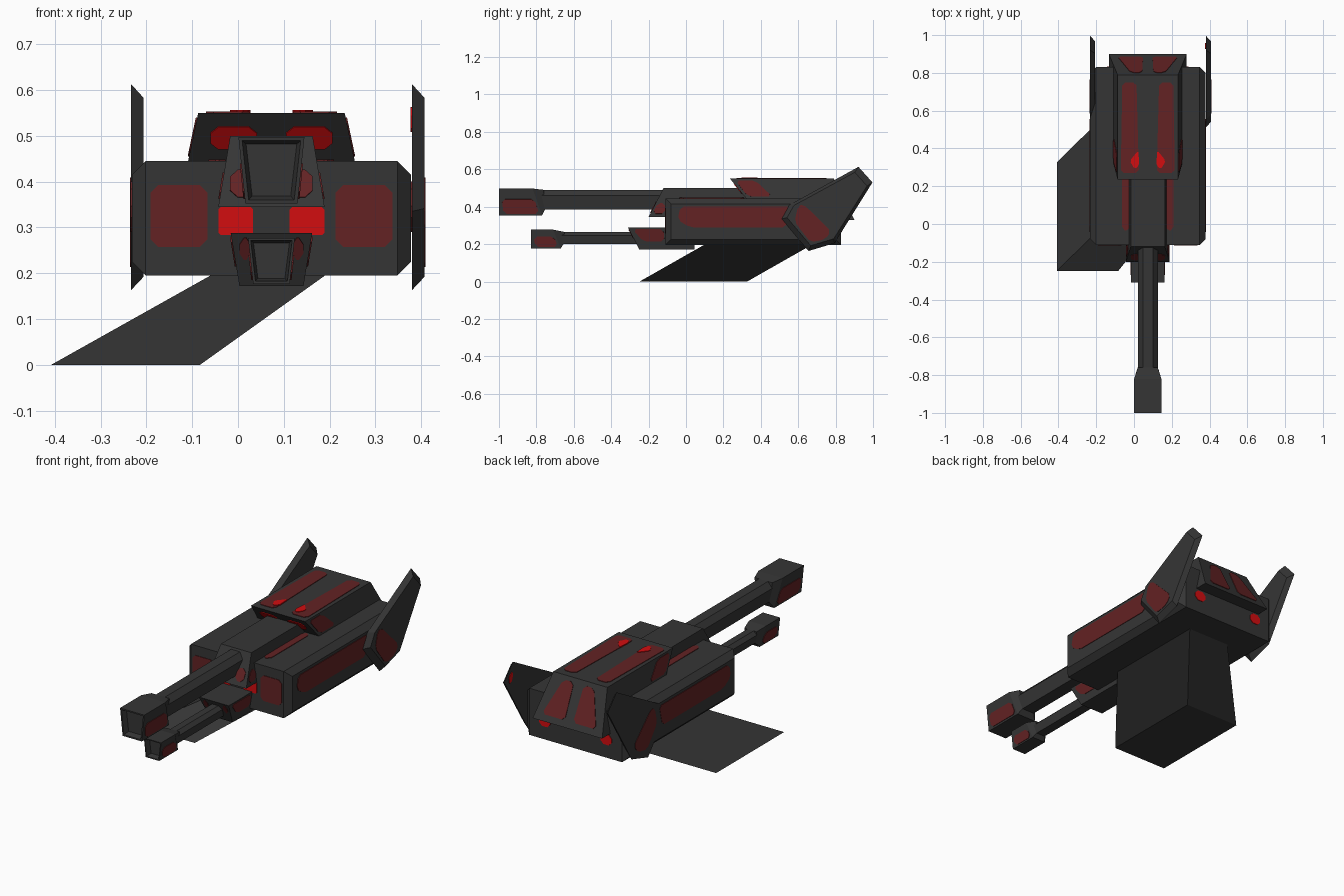
import bpy, bmesh
from mathutils import Vector

if "Cube" in bpy.data.objects:
    bpy.data.objects.remove(bpy.data.objects["Cube"])

CX = 0.073  # centre line of the gun body


def material(name, rgb):
    m = bpy.data.materials.new(name)
    m.diffuse_color = (*rgb, 1)
    m.use_nodes = True
    m.node_tree.nodes["Principled BSDF"].inputs["Base Color"].default_value = m.diffuse_color
    return m


GREY = material("dark_grey", (0.036, 0.036, 0.036))
DULL = material("dull_red", (0.125, 0.016, 0.017))
BRIGHT = material("bright_red", (0.65, 0.004, 0.005))


def finish(name, bm, mat):
    bmesh.ops.recalc_face_normals(bm, faces=bm.faces)
    me = bpy.data.meshes.new(name)
    bm.to_mesh(me)
    bm.free()
    me.materials.append(mat)
    ob = bpy.data.objects.new(name, me)
    bpy.context.collection.objects.link(ob)
    return ob


def loft(loops, bm=None):
    """Closed solid through equal-sized point loops."""
    bm = bm or bmesh.new()
    rings = [[bm.verts.new(p) for p in lp] for lp in loops]
    n = len(rings[0])
    for a, b in zip(rings, rings[1:]):
        for i in range(n):
            bm.faces.new((a[i], a[(i + 1) % n], b[(i + 1) % n], b[i]))
    first = bm.faces.new(rings[0])
    bm.faces.new(rings[-1][::-1])
    bmesh.ops.recalc_face_normals(bm, faces=bm.faces)
    return bm, first


def rect(hw, y0, y1, z, c=CX):
    return [(c - hw, y0, z), (c + hw, y0, z), (c + hw, y1, z), (c - hw, y1, z)]


def plate(name, pts, out, mat, mirror=True, lift=0.003, cut=0.14):
    """Thin painted plate with clipped corners; x is an offset from the centre line."""
    pts = [Vector(p) for p in pts]
    n = (pts[1] - pts[0]).cross(pts[2] - pts[0]).normalized()
    if n.dot(Vector(out)) < 0:
        n = -n
    ring = []
    for i, p in enumerate(pts):
        a, b = pts[i - 1], pts[(i + 1) % len(pts)]
        for q in (a, b):
            d = q - p
            ring.append(p + d.normalized() * min(d.length * 0.4, cut * 0.12))
    for s, side in ((1, "right"), (-1, "left")) if mirror else ((1, "single"),):
        lo, hi = ([Vector((CX + s * v.x, v.y, v.z)) for v in
                   (p + n * k for p in ring)] for k in (-0.002, lift))
        finish(f"{name}_{side}", loft([lo, hi])[0], mat)


# Main hull: box with the lengthwise and upright edges bevelled
bm, _ = loft([rect(0.305, -0.11, 0.83, 0.195), rect(0.305, -0.11, 0.83, 0.445)])
edges = [e for e in bm.edges if abs(e.verts[0].co.x - e.verts[1].co.x) < 0.01]
bmesh.ops.bevel(bm, geom=edges, offset=0.03, segments=1, affect='EDGES')
finish("hull", bm, GREY)

# Rear cabin and the two gun housings
finish("rear_cabin", loft([rect(0.206, 0.415, 0.90, 0.33),
                           rect(0.16, 0.235, 0.79, 0.55)])[0], GREY)
finish("upper_housing", loft([rect(0.116, -0.2, 0.4, 0.345),
                              rect(0.09, -0.12, 0.4, 0.5)])[0], GREY)
finish("lower_housing", loft([rect(0.07, -0.25, 0.045, 0.172),
                              rect(0.089, -0.31, 0.045, 0.288)])[0], GREY)


# Guns: flared muzzle with a recessed front, then a chamfered barrel
def gun(name, y0, top, bot, wt, wb, yt, yb, bw, bt, bb, yend):
    def quad(a, b, ya, yb_, zt, zb):
        return [(CX - a, ya, zt), (CX + a, ya, zt), (CX + b, yb_, zb), (CX - b, yb_, zb)]
    bm, front = loft([quad(wt, wb, y0, y0, top, bot), quad(wt, wb, yt, yb, top, bot),
                      quad(bw, bw * 0.7, yt + 0.06, yb + 0.015, bt, bb)])
    bmesh.ops.inset_individual(bm, faces=[front], thickness=wt * 0.15)
    bmesh.ops.inset_individual(bm, faces=[front], thickness=wt * 0.16, depth=-0.03)
    finish(name + "_muzzle", bm, GREY)
    h = bt - bb
    prof = [(-0.5, bt), (0.5, bt), (1, bt - h * 0.28), (0.7, bb), (-0.7, bb), (-1, bt - h * 0.28)]
    finish(name + "_barrel", loft([[(CX + x * bw, y, z) for x, z in prof]
                                   for y in (yt, yend)])[0], GREY)


gun("upper_gun", -1.0, 0.497, 0.352, 0.072, 0.057, -0.82, -0.77, 0.053, 0.49, 0.384, -0.1)
gun("lower_gun", -0.828, 0.277, 0.177, 0.051, 0.04, -0.71, -0.67, 0.037, 0.265, 0.2, -0.2)

# Side fins: bevelled slabs, the left one a plain copy of the right one
FIN = [(0.922, 0.613), (0.997, 0.53), (0.794, 0.205), (0.655, 0.163), (0.511, 0.335), (0.553, 0.41)]
cy, cz = 0.755, 0.385
FIN_RED = [(0.60, 0.405), (0.63, 0.412), (0.775, 0.27), (0.745, 0.225), (0.665, 0.21), (0.58, 0.32)]
for side, x in (("right", 0.38), ("left", -0.2335)):
    small = [(x + 0.027, cy + (y - cy) * 0.88, cz + (z - cz) * 0.87) for y, z in FIN]
    finish(side + "_fin", loft([[(x, y, z) for y, z in FIN], small])[0], GREY)
    s = 1 if side == "right" else -1
    px = (0.407 if s > 0 else -0.2335) - CX
    plate(side + "_fin_panel", [(px, y, z) for y, z in FIN_RED], (s, 0, 0), DULL,
          mirror=False, lift=0.002)
plate("fin_tip_light", [(0.38 - CX, y, z) for y, z in
                        ((0.92, 0.56), (0.945, 0.565), (0.965, 0.52), (0.94, 0.5))],
      (-1, 0, 0), BRIGHT, mirror=False)

# Slanted grip below the hull
finish("slanted_grip", loft([
    [(-0.408, -0.248, 0), (-0.083, -0.248, 0), (-0.083, 0.327, 0), (-0.408, 0.327, 0)],
    [(0.038, 0.192, 0.25), (0.267, 0.192, 0.25), (0.267, 0.767, 0.25), (0.038, 0.767, 0.25)],
])[0], GREY)


# Painted panels: a rectangle on a plane where fixed coordinates follow from height
def front_panel(name, x0, x1, z0, z1, y_at, mat, out=-1, **kw):
    plate(name, [(x0, y_at(z0), z0), (x1, y_at(z0), z0), (x1, y_at(z1), z1), (x0, y_at(z1), z1)],
          (0, out, 0), mat, **kw)


def side_panel(name, yz, x_at, mat, **kw):
    plate(name, [(x_at(z), y, z) for y, z in yz], (1, 0, 0), mat, **kw)


def top_panel(name, xy, z, mat, **kw):
    plate(name, [(x, y, z) for x, y in xy], (0, 0, 1), mat, **kw)


# Hull panels and lights
front_panel("hull_front_panel", 0.14, 0.264, 0.257, 0.393, lambda z: -0.11, DULL)
front_panel("hull_front_light", 0.04, 0.116, 0.283, 0.345, lambda z: -0.11, BRIGHT, cut=0.05)
side_panel("hull_side_panel", [(-0.03, 0.4), (0.56, 0.4), (0.535, 0.29), (0.02, 0.29), (-0.045, 0.33)],
           lambda z: 0.305, DULL)
top_panel("hull_top_panel", [(0.1, -0.04), (0.137, -0.03), (0.137, 0.31), (0.1, 0.31)], 0.445, DULL)
front_panel("hull_rear_light", 0.15, 0.215, 0.265, 0.32, lambda z: 0.83, BRIGHT, out=1)

# Cabin panels and lights
front_panel("cabin_front_light", 0.032, 0.133, 0.472, 0.52,
            lambda z: 0.235 + (0.55 - z) * 0.82, BRIGHT)
side_panel("cabin_side_panel", [(0.265, 0.54), (0.37, 0.54), (0.46, 0.455), (0.33, 0.455)],
           lambda z: 0.16 + (0.55 - z) * 0.21, DULL)
top_panel("cabin_top_panel", [(0.047, 0.27), (0.143, 0.27), (0.135, 0.75), (0.06, 0.75)], 0.55, DULL)
top_panel("cabin_top_light", [(0.045, 0.31), (0.07, 0.29), (0.095, 0.335), (0.05, 0.39)], 0.552,
          BRIGHT, lift=0.004, cut=0.08)
plate("cabin_rear_panel", [(x, 0.79 + (0.55 - z) * 0.5, z) for x, z in
                           ((0.03, 0.53), (0.09, 0.53), (0.16, 0.36), (0.025, 0.36))],
      (0, 1, 0), DULL)

# Gun housing panels
front_panel("upper_housing_front_panel", 0.04, 0.09, 0.365, 0.425,
            lambda z: -0.12 - (0.5 - z) * 0.516, DULL)
side_panel("upper_housing_side_panel", [(-0.15, 0.42), (-0.112, 0.42), (-0.112, 0.362), (-0.18, 0.362)],
           lambda z: 0.09 + (0.5 - z) * 0.168, DULL)
front_panel("lower_housing_front_panel", 0.045, 0.07, 0.23, 0.278,
            lambda z: -0.31 + (0.288 - z) * 0.52, DULL)
side_panel("lower_housing_side_panel", [(-0.285, 0.28), (-0.12, 0.28), (-0.115, 0.215), (-0.23, 0.215)],
           lambda z: 0.089 - (0.288 - z) * 0.164, DULL)

# Muzzle side panels
side_panel("upper_muzzle_panel", [(-0.985, 0.44), (-0.81, 0.44), (-0.785, 0.362), (-0.975, 0.362)],
           lambda z: 0.072 - (0.497 - z) * 0.103, DULL)
side_panel("lower_muzzle_panel", [(-0.815, 0.24), (-0.705, 0.24), (-0.685, 0.185), (-0.805, 0.185)],
           lambda z: 0.051 - (0.277 - z) * 0.11, DULL)
